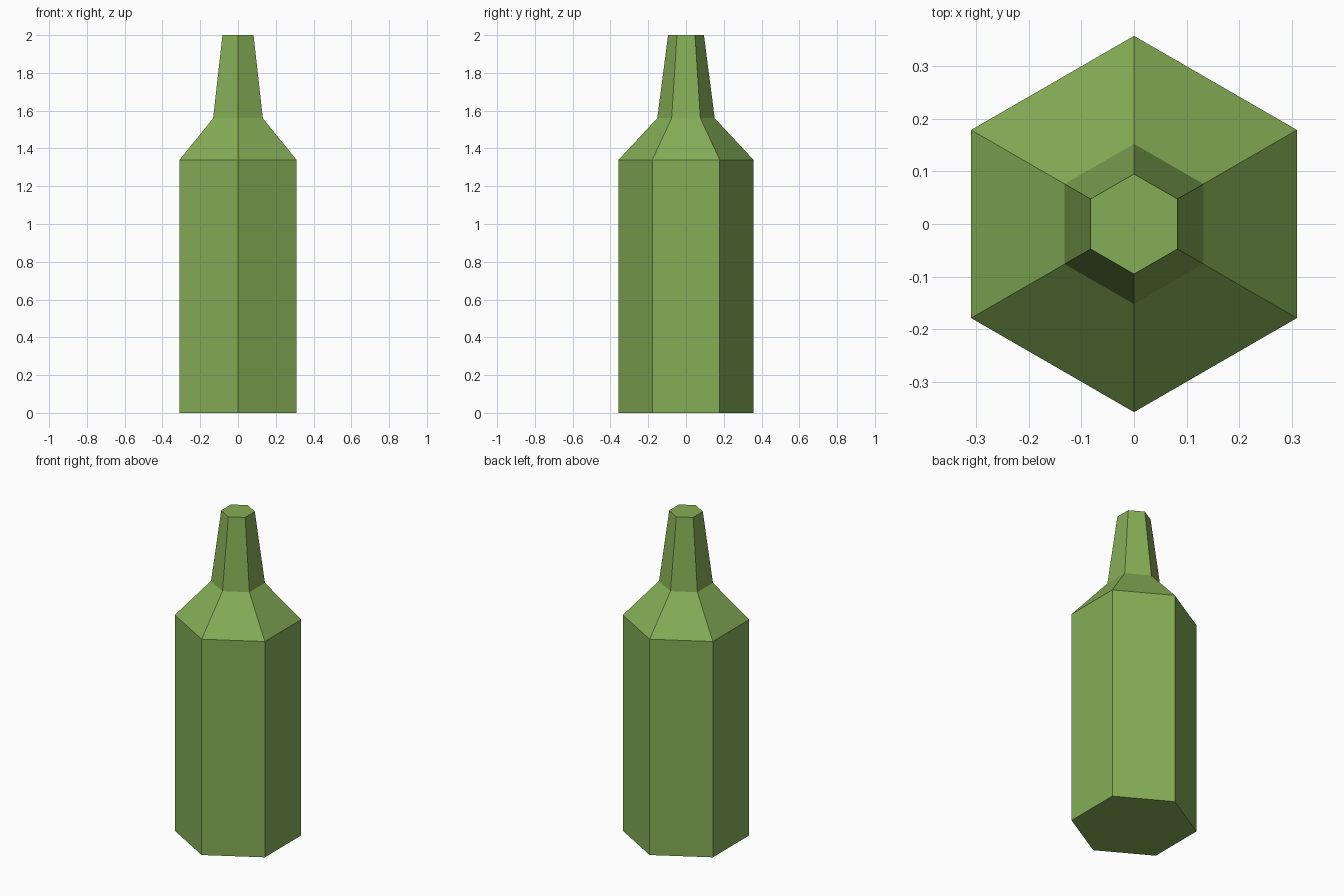
import bpy, bmesh, math

if "Cube" in bpy.data.objects:
    bpy.data.objects.remove(bpy.data.objects["Cube"])

# Single green glass colour
green = bpy.data.materials.new("bottle_green")
green.diffuse_color = (0.235, 0.42, 0.092, 1.0)
green.use_nodes = True
green.node_tree.nodes["Principled BSDF"].inputs["Base Color"].default_value = green.diffuse_color

# Bottle profile: (radius, height) for base, shoulder, neck and lip
PROFILE = [(0.357, 0.0), (0.357, 1.34), (0.152, 1.56), (0.095, 2.0)]
SIDES = 6

bm = bmesh.new()
rings = []
for r, z in PROFILE:
    ring = []
    for i in range(SIDES):
        a = math.pi / 2 + math.tau * i / SIDES  # corners point along y
        ring.append(bm.verts.new((r * math.cos(a), r * math.sin(a), z)))
    rings.append(ring)

# Side walls
for low, high in zip(rings, rings[1:]):
    for i in range(SIDES):
        j = (i + 1) % SIDES
        bm.faces.new((low[i], low[j], high[j], high[i]))

# Base and lip caps
bm.faces.new(rings[0][::-1])
bm.faces.new(rings[-1])
bmesh.ops.recalc_face_normals(bm, faces=bm.faces)

mesh = bpy.data.meshes.new("bottle")
bm.to_mesh(mesh)
bm.free()
mesh.materials.append(green)
bottle = bpy.data.objects.new("bottle", mesh)
bpy.context.collection.objects.link(bottle)
